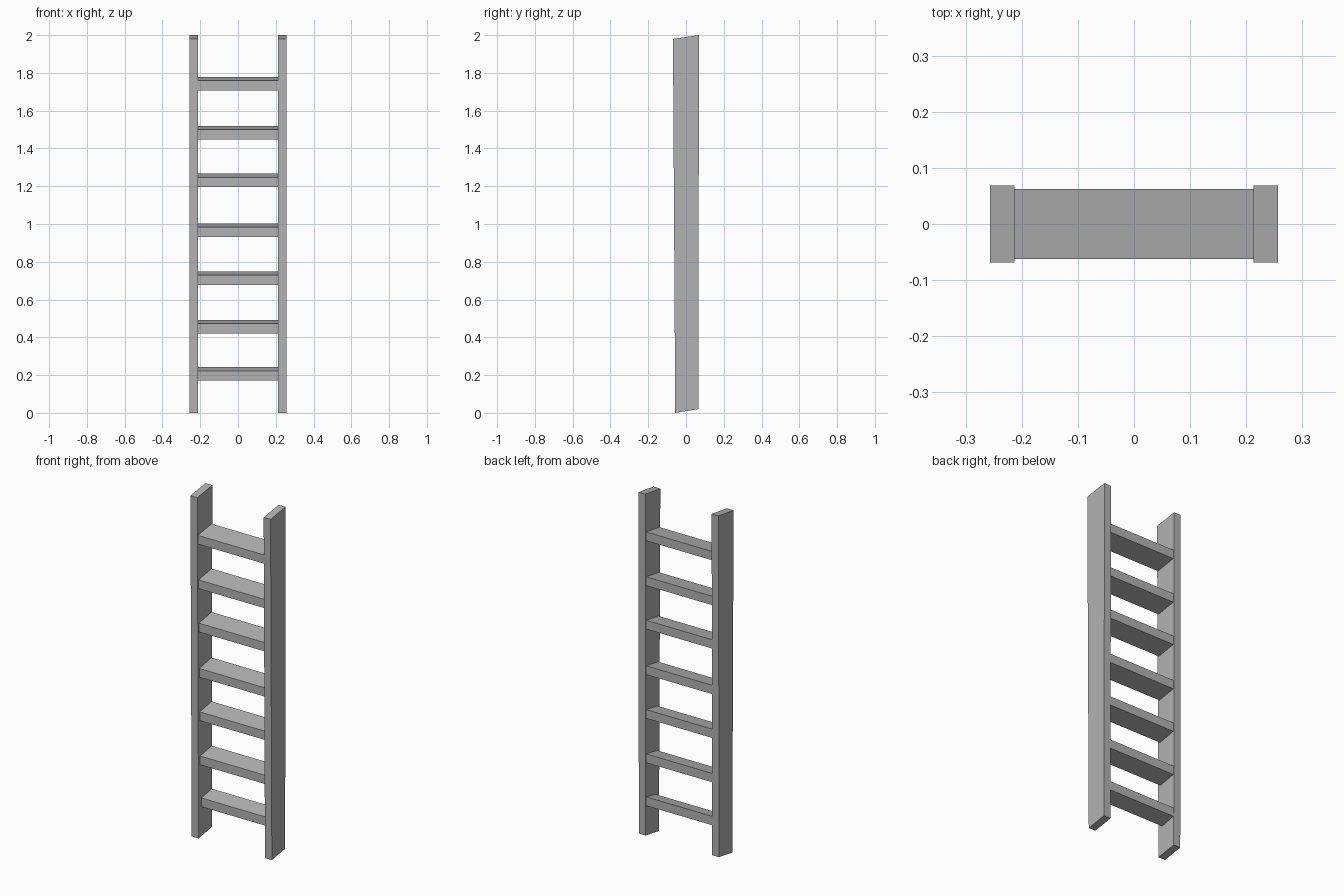
import bpy, bmesh

if "Cube" in bpy.data.objects:
    bpy.data.objects.remove(bpy.data.objects["Cube"])

grey = bpy.data.materials.new("dark_grey")
grey.diffuse_color = (0.45, 0.45, 0.45, 1)
grey.use_nodes = True
grey.node_tree.nodes["Principled BSDF"].inputs["Base Color"].default_value = grey.diffuse_color


def extrude_profile(name, profile, x0, x1):
    """Solid made from a (y, z) outline stretched between two x positions."""
    bm = bmesh.new()
    face = bm.faces.new([bm.verts.new((x0, y, z)) for y, z in profile])
    ext = bmesh.ops.extrude_face_region(bm, geom=[face])
    verts = [v for v in ext["geom"] if isinstance(v, bmesh.types.BMVert)]
    bmesh.ops.translate(bm, verts=verts, vec=(x1 - x0, 0, 0))
    bmesh.ops.recalc_face_normals(bm, faces=bm.faces[:])
    mesh = bpy.data.meshes.new(name)
    bm.to_mesh(mesh)
    bm.free()
    mesh.materials.append(grey)
    obj = bpy.data.objects.new(name, mesh)
    bpy.context.collection.objects.link(obj)
    return obj


# Side rails: slightly tapered boards with slanted ends
rail = [(-0.057, 0.0), (0.065, 0.02), (0.069, 2.0), (-0.069, 1.98)]
extrude_profile("left_rail", rail, -0.257, -0.213)
extrude_profile("right_rail", rail, 0.213, 0.257)

# Treads: (front y, front-bottom height), each sloping up toward the back
treads = [(-0.028, 0.172), (-0.042, 0.421), (-0.045, 0.678), (-0.05, 0.932),
          (-0.054, 1.196), (-0.057, 1.448), (-0.062, 1.708)]
for i, (front, z) in enumerate(treads):
    back = 0.062
    tread = [(front, z), (back, z + 0.02), (back, z + 0.071), (front, z + 0.051)]
    extrude_profile(f"tread_{i + 1}", tread, -0.215, 0.215)
